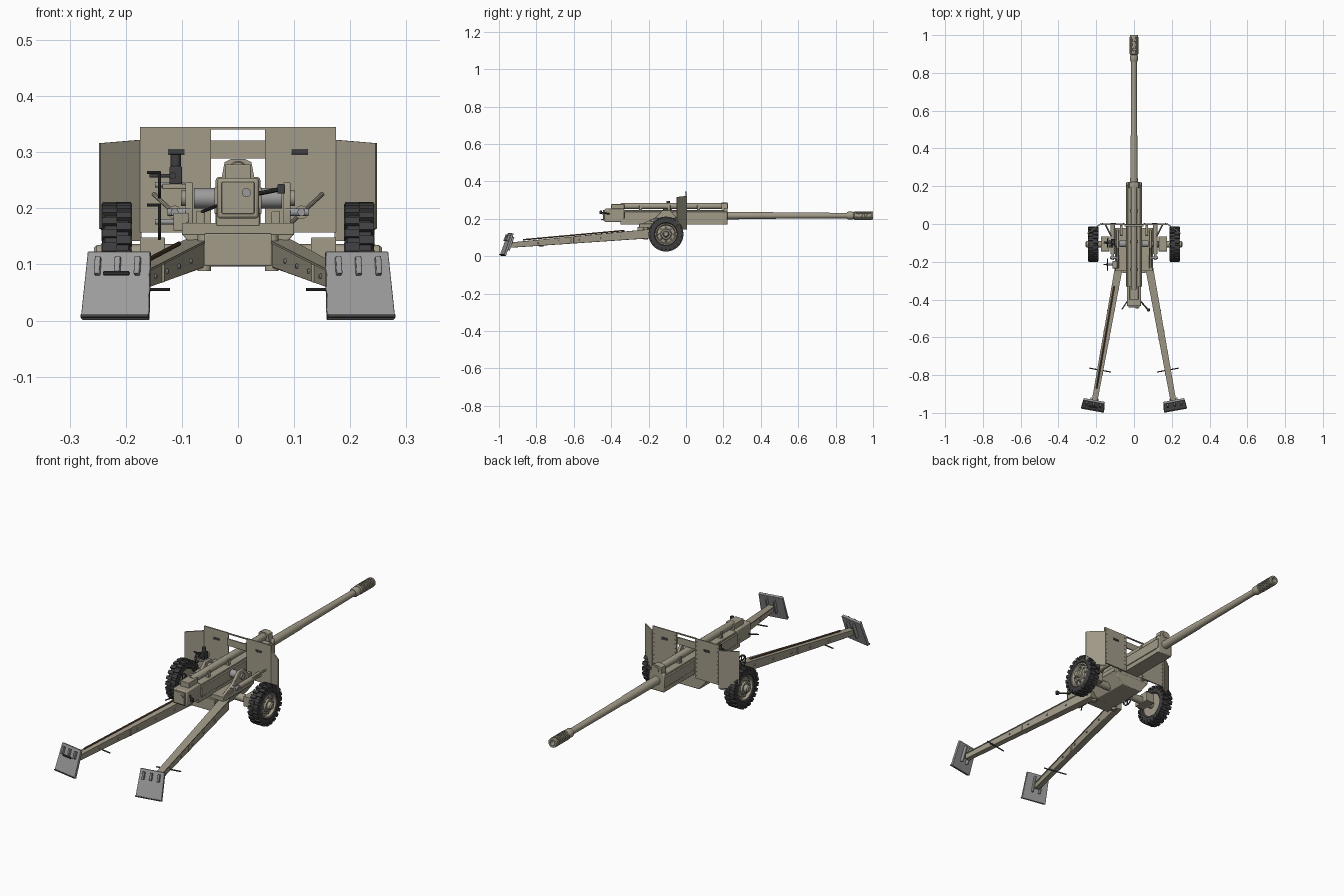
import bpy, bmesh, math
from mathutils import Vector, Matrix, Euler

if "Cube" in bpy.data.objects:
    bpy.data.objects.remove(bpy.data.objects["Cube"])


def material(name, r, g, b):
    m = bpy.data.materials.new(name)
    m.diffuse_color = (r, g, b, 1)
    m.use_nodes = True
    m.node_tree.nodes["Principled BSDF"].inputs["Base Color"].default_value = m.diffuse_color
    return m


TAN = material("khaki_paint", 0.36, 0.33, 0.25)
DARK = material("dark_rubber", 0.05, 0.05, 0.052)
GREY = material("bare_steel", 0.33, 0.33, 0.33)
WOOD = material("brown_wood", 0.16, 0.08, 0.05)


def finish(bm, name, mat, bevel=0, matrix=None):
    bmesh.ops.recalc_face_normals(bm, faces=bm.faces[:])
    me = bpy.data.meshes.new(name)
    bm.to_mesh(me)
    bm.free()
    me.materials.append(mat)
    me.shade_smooth()
    me.set_sharp_from_angle(angle=math.radians(30))
    ob = bpy.data.objects.new(name, me)
    bpy.context.collection.objects.link(ob)
    if matrix:
        ob.matrix_world = matrix
    if bevel:
        mod = ob.modifiers.new("edge", 'BEVEL')
        mod.width, mod.segments = bevel, 2
    return ob


def boxes(name, mats, mat, bevel=0, matrix=None):
    bm = bmesh.new()
    for m in mats:
        bmesh.ops.create_cube(bm, size=1, matrix=m)
    return finish(bm, name, mat, bevel, matrix)


def place(c, s, rot=(0, 0, 0)):
    return Matrix.LocRotScale(Vector(c), Euler(rot), Vector(s))


def box(name, x, y, z, mat=TAN, bevel=0.002, matrix=None):
    c = [(a + b) / 2 for a, b in (x, y, z)]
    return boxes(name, [place(c, [abs(b - a) for a, b in (x, y, z)])], mat, bevel, matrix)


def lathe(name, origin, direction, profile, mat=TAN, n=24, slots=(), matrix=None):
    """Revolve (distance, radius) points; slotted rings get alternating pockets."""
    bm = bmesh.new()
    m = Matrix.Translation(origin) @ Vector(direction).to_track_quat('Z', 'Y').to_matrix().to_4x4()
    rings = [[bm.verts.new(m @ Vector((r * math.cos(2 * math.pi * j / n), r * math.sin(2 * math.pi * j / n), d)))
              for j in range(n)] for d, r in profile]
    pockets = []
    for i, (a, b) in enumerate(zip(rings, rings[1:])):
        for j in range(n):
            f = bm.faces.new((a[j], a[(j + 1) % n], b[(j + 1) % n], b[j]))
            if i in slots and (i + j) % 2:
                pockets.append(f)
    bmesh.ops.remove_doubles(bm, verts=bm.verts[:], dist=1e-5)
    bmesh.ops.recalc_face_normals(bm, faces=bm.faces[:])
    if pockets:
        bmesh.ops.inset_individual(bm, faces=pockets, thickness=0.001, depth=-0.005)
    return finish(bm, name, mat, 0, matrix)


def rod(name, a, b, r, mat=TAN, n=16, r2=None, matrix=None):
    d = Vector(b) - Vector(a)
    return lathe(name, a, d, [(0, 0), (0, r), (d.length, r2 or r), (d.length, 0)], mat, n, (), matrix)


def slab(name, pts, offset, mat=TAN, bevel=0.0):
    bm = bmesh.new()
    f = bm.faces.new([bm.verts.new(p) for p in pts])
    g = bmesh.ops.extrude_face_region(bm, geom=[f])
    bmesh.ops.translate(bm, vec=offset, verts=[v for v in g['geom'] if isinstance(v, bmesh.types.BMVert)])
    return finish(bm, name, mat, bevel)


def beam(name, a, b, sa, sb, mat=TAN, bevel=0.002):
    """Tapered rectangular beam; sa and sb are (width, height) at its ends."""
    a, b = Vector(a), Vector(b)
    side = (b - a).cross(Vector((0, 0, 1))).normalized()
    bm = bmesh.new()
    q = [[bm.verts.new(p + side * (w * i / 2) + Vector((0, 0, h * k / 2)))
          for i, k in ((-1, -1), (1, -1), (1, 1), (-1, 1))] for p, (w, h) in ((a, sa), (b, sb))]
    bm.faces.new(q[0])
    bm.faces.new(q[1])
    for j in range(4):
        bm.faces.new((q[0][j], q[0][(j + 1) % 4], q[1][(j + 1) % 4], q[1][j]))
    return finish(bm, name, mat, bevel)


def studs(name, pts, direction, r, h, mat=TAN):
    q = Vector(direction).to_track_quat('Z', 'Y').to_matrix().to_4x4()
    bm = bmesh.new()
    for p in pts:
        bmesh.ops.create_cone(bm, cap_ends=True, segments=8, radius1=r, radius2=r * 0.8, depth=h,
                              matrix=Matrix.Translation(p) @ q)
    return finish(bm, name, mat)


def handwheel(name, c, r):
    c = Vector(c)
    prof = [(0.003 * math.sin(t * math.pi / 4), r - 0.003 + 0.003 * math.cos(t * math.pi / 4)) for t in range(9)]
    lathe(name + "_rim", c, (1, 0, 0), prof, DARK, 24)
    boxes(name + "_spokes", [place(c, (0.003, 0.004, 2 * r - 0.005), (k * math.pi / 3, 0, 0)) for k in range(3)], DARK)
    rod(name + "_shaft", c - Vector((0.008, 0, 0)), c + Vector((0.045, 0, 0)), 0.005, GREY)
    k = c + Vector((0, 0, r - 0.003))
    rod(name + "_grip", k, k - Vector((0.022, 0, 0)), 0.003, DARK, 10)


# barrel and muzzle brake
Z = 0.217
lathe("barrel", (0, -0.34, Z), (0, 1, 0), [(0, 0), (0, 0.026), (0.55, 0.026), (0.56, 0.020), (0.80, 0.0185),
      (0.81, 0.017), (1.21, 0.0145), (1.21, 0)], n=32)
lathe("muzzle_brake", (0, 0.86, Z), (0, 1, 0), [(0, 0), (0, 0.017), (0.008, 0.021), (0.028, 0.021), (0.036, 0.018),
      (0.04, 0.0225), (0.045, 0.0225)] + [(0.045 + 0.0125 * k, 0.0225) for k in range(1, 5)] +
      [(0.107, 0.0225), (0.119, 0.0225), (0.131, 0.0225), (0.14, 0.021), (0.14, 0.012), (0.02, 0.012), (0.02, 0)],
      n=24, slots=range(6, 13))

# cradle and recoil gear
box("cradle_trough", (-0.038, 0.038), (-0.35, 0.22), (0.168, 0.203))
for s in (-1, 1):
    box("cradle_side", (s * 0.03, s * 0.042), (-0.33, 0.22), (0.19, 0.238))
box("cradle_top", (-0.034, 0.034), (-0.34, 0.21), (0.236, 0.246))
box("cradle_front_plate", (-0.040, 0.040), (0.203, 0.222), (0.168, 0.256), bevel=0.006)
slab("recoil_front_clamp", [(-0.03, 0.19, 0.25), (0.03, 0.19, 0.25), (0.024, 0.19, 0.282), (0.012, 0.19, 0.288),
     (-0.012, 0.19, 0.288), (-0.024, 0.19, 0.282)], (0, 0.032, 0))
lathe("recoil_cylinder", (0, -0.35, 0.268), (0, 1, 0), [(0, 0), (0, 0.014), (0.01, 0.0165), (0.56, 0.0165),
      (0.575, 0.013), (0.575, 0)])
for y in (-0.25, -0.1, 0.06):
    box("recoil_strap", (-0.021, 0.021), (y, y + 0.016), (0.24, 0.274))

# breech
box("breech_ring", (-0.037, 0.037), (-0.435, -0.33), (0.182, 0.254), bevel=0.005)
box("breech_block", (-0.029, 0.029), (-0.443, -0.42), (0.19, 0.247))
rod("breech_button", (0.015, -0.447, 0.228), (0.015, -0.43, 0.228), 0.008, GREY)
box("breech_lug", (-0.023, 0.023), (-0.40, -0.33), (0.25, 0.278))
rod("breech_lever", (0.036, -0.41, 0.226), (0.075, -0.455, 0.234), 0.004, DARK, 10)
box("breech_lever_grip", (0.070, 0.084), (-0.462, -0.448), (0.226, 0.243), DARK)
rod("firing_lever", (-0.036, -0.41, 0.205), (-0.064, -0.452, 0.194), 0.003, DARK, 10)

# upper and lower carriage
box("top_carriage", (-0.1, 0.1), (-0.25, -0.02), (0.152, 0.174))
slab("lower_carriage", [(-0.1, -0.2, 0.155), (-0.055, -0.2, 0.096), (0.055, -0.2, 0.096), (0.1, -0.2, 0.155)],
     (0, 0.18, 0), bevel=0.003)
box("trail_crosshead", (-0.06, 0.06), (-0.26, -0.19), (0.097, 0.155))
for s in (-1, 1):
    slab("cheek_plate", [(s * 0.08, y, z) for y, z in ((-0.245, 0.17), (-0.03, 0.17), (-0.05, 0.205), (-0.085, 0.246),
         (-0.125, 0.246), (-0.165, 0.205))], (s * 0.014, 0, 0), bevel=0.002)
    rod("trunnion", (s * 0.035, -0.105, 0.218), (s * 0.078, -0.105, 0.218), 0.018, GREY)
    rod("trunnion_cap", (s * 0.09, -0.105, 0.218), (s * 0.102, -0.105, 0.218), 0.014)
    rod("balance_cylinder", (s * 0.113, -0.16, 0.193), (s * 0.113, 0, 0.193), 0.012)
    rod("balance_rod", (s * 0.113, -0.19, 0.193), (s * 0.113, -0.155, 0.193), 0.007, GREY)
    rod("balance_pin", (s * 0.085, -0.178, 0.193), (s * 0.126, -0.178, 0.193), 0.007, GREY)
    box("axle_box", (s * 0.13, s * 0.175), (-0.145, -0.065), (0.10, 0.148))
    rod("axle", (s * 0.05, -0.107, 0.118), (s * 0.20, -0.107, 0.118), 0.018)
    box("shield_bracket", (s * 0.06, s * 0.075), (-0.06, -0.006), (0.16, 0.195))

# wheels
for s in (-1, 1):
    c = Vector((s * 0.216, -0.107, 0.118))
    lathe("tyre", c, (s, 0, 0), [(-0.02, 0.056), (-0.025, 0.062), (-0.026, 0.075), (-0.021, 0.086), (0.021, 0.086),
          (0.026, 0.075), (0.025, 0.062), (0.02, 0.056), (-0.02, 0.056)], DARK, 40)
    tread = []
    for k in range(22):
        for side in (-1, 1):
            t = 2 * math.pi * (k + (side > 0) * 0.5) / 22
            for dx, r, size in ((0.0125, 0.088, (0.026, 0.015, 0.01)), (0.0245, 0.082, (0.005, 0.015, 0.016))):
                p = c + Vector((side * dx, -math.sin(t) * r, math.cos(t) * r))
                tread.append(place(p, size, (t, 0, 0)))
    boxes("tyre_tread", tread, DARK)
    lathe("wheel_rim", c, (s, 0, 0), [(-0.02, 0), (-0.02, 0.058), (0.022, 0.058), (0.022, 0.052), (0.010, 0.047),
          (0.014, 0.030), (0.022, 0.026), (0.022, 0.018), (0.036, 0.016), (0.041, 0.011), (0.041, 0)], TAN, 32)
    studs("wheel_bolts", [c + Vector((s * 0.015, 0.037 * math.cos(k * math.pi / 4), 0.037 * math.sin(k * math.pi / 4)))
          for k in range(8)], (s, 0, 0), 0.005, 0.008, GREY)

# shield
for s in (-1, 1):
    slab("shield_panel", [(s * x, -0.004, z) for x, z in ((0.048, 0.157), (0.175, 0.157), (0.175, 0.345),
         (0.048, 0.345))], (0, 0.006, 0))
    slab("shield_wing", [(s * 0.172, 0, 0.142), (s * 0.22, -0.034, 0.142), (s * 0.245, -0.052, 0.165),
         (s * 0.245, -0.052, 0.316), (s * 0.172, 0, 0.322)], (s * 0.003, 0.005, 0))
    studs("shield_rivets", [(s * x, 0.003, 0.17 + 0.02 * k) for x in (0.056, 0.167) for k in range(9)],
          (0, 1, 0), 0.0025, 0.004)
    box("vision_slot", (s * 0.095, s * 0.125), (-0.006, 0.006), (0.296, 0.306), DARK, 0.001)
    rod("shield_stay", (s * 0.09, -0.13, 0.17), (s * 0.15, -0.005, 0.225), 0.004, TAN, 10)
box("shield_centre", (-0.05, 0.05), (-0.012, -0.006), (0.289, 0.321), bevel=0)
box("shield_top_bar", (-0.05, 0.05), (-0.006, 0.0), (0.340, 0.345), bevel=0)

# split trails with spades
for s in (-1, 1):
    a, b = Vector((s * 0.075, -0.2, 0.118)), Vector((s * 0.209, -0.94, 0.058))
    side = Vector((s * 0.984, 0.178, 0))
    beam("trail", a, b, (0.036, 0.046), (0.024, 0.026))
    up = Vector((0, 0, 0.024))
    beam("trail_top_flange", a + up, b + up * 0.55, (0.042, 0.004), (0.030, 0.004), bevel=0)
    rod("trail_hinge_pin", (s * 0.06, -0.215, 0.088), (s * 0.06, -0.215, 0.16), 0.012)
    for d in (-1, 1):
        studs("trail_studs", [a.lerp(b, t) + side * d * (0.019 - 0.006 * t) for t in (0.2, 0.35, 0.5, 0.65, 0.8)],
              side * d, 0.005, 0.006, GREY)
    g = a.lerp(b, 0.775) - Vector((0, 0, 0.016))
    rod("trail_handspike", g - side * 0.058, g + side * 0.058, 0.003, DARK, 10)
    box("trail_clamp", (s * 0.131, s * 0.165), (-0.615, -0.6), (0.068, 0.104))
    M = Matrix.Translation((s * 0.215, -0.958, 0.062)) @ Euler((math.radians(-20), 0, s * 0.18)).to_matrix().to_4x4()
    M = Matrix.Translation((s * 0.215, -0.958, 0.062)) @ Matrix.Rotation(s * 0.18, 4, 'Z') @ \
        Matrix.Rotation(math.radians(-20), 4, 'X')
    plate = box("spade_plate", (-0.0615, 0.0615), (-0.006, 0.006), (-0.063, 0.063), GREY, 0.0015, M)
    for v in plate.data.vertices:
        if v.co.z > 0:
            v.co.x *= 0.92
    boxes("spade_ribs", [place((x, -0.011, 0.034), (0.010, 0.014, 0.034)) for x in (-0.036, 0, 0.036)],
          GREY, 0.002, M)
    boxes("spade_gussets", [place((x, 0.012, 0.012), (0.006, 0.02, 0.075)) for x in (-0.018, 0.018)], GREY, 0.001, M)
    box("spade_lip", (-0.0615, 0.0615), (-0.010, 0.0), (-0.063, -0.058), DARK, 0.001, M)
    if s < 0:
        rod("spade_handle", (-0.023, -0.018, 0.017), (0.023, -0.018, 0.017), 0.004, DARK, 10, None, M)
rod("cleaning_staff", (-0.105, -0.33, 0.137), (-0.198, -0.87, 0.088), 0.004, WOOD, 10)

# aiming gear on the left side
handwheel("elevation_wheel", (-0.14, -0.215, 0.176), 0.033)
handwheel("traverse_wheel", (-0.14, -0.10, 0.242), 0.025)
box("aiming_gearbox", (-0.115, -0.088), (-0.235, -0.195), (0.16, 0.192))
box("sight_arm", (-0.135, -0.085), (-0.115, -0.085), (0.234, 0.243))
box("sight_body", (-0.122, -0.10), (-0.11, -0.08), (0.243, 0.275), DARK)
rod("sight_head", (-0.111, -0.095, 0.27), (-0.111, -0.095, 0.296), 0.009, DARK)
rod("sight_eyepiece", (-0.116, -0.125, 0.258), (-0.116, -0.09, 0.258), 0.006, DARK)
rod("sight_knob", (-0.158, -0.095, 0.258), (-0.12, -0.095, 0.258), 0.0035, DARK)
